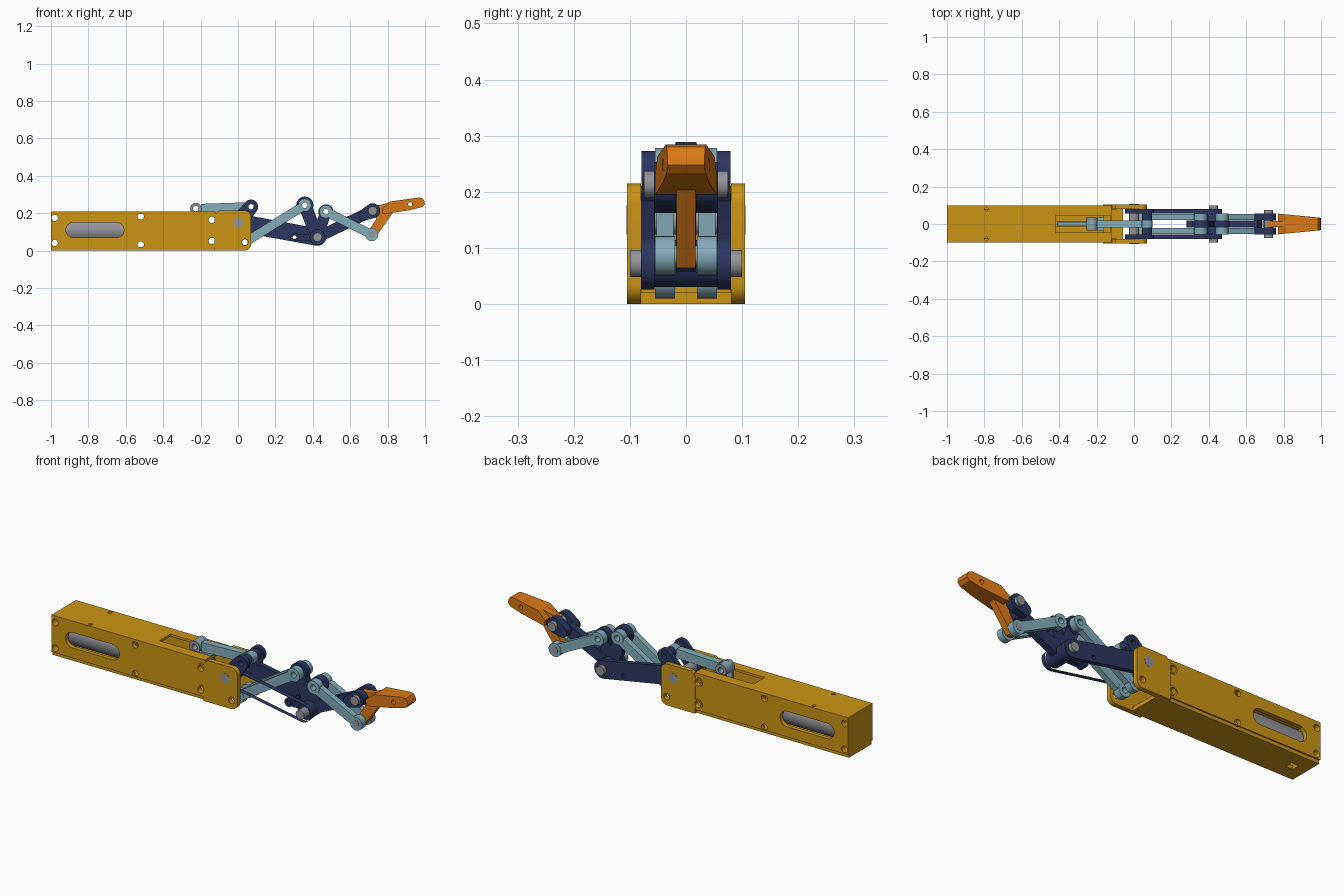
import bpy
import bmesh
from math import pi, cos, sin, acos, atan2, radians
from mathutils import Matrix, Vector

if "Cube" in bpy.data.objects:
    bpy.data.objects.remove(bpy.data.objects["Cube"])


def material(name, rgb):
    m = bpy.data.materials.new(name)
    m.use_nodes = True
    color = (*rgb, 1)
    m.diffuse_color = color
    m.node_tree.nodes["Principled BSDF"].inputs["Base Color"].default_value = color
    return m


GOLD = material("housing_gold", (0.60, 0.30, 0.007))
BLUE = material("link_light_blue", (0.23, 0.42, 0.50))
NAVY = material("arm_navy", (0.024, 0.037, 0.115))
ORANGE = material("tip_orange", (0.70, 0.19, 0.007))
STEEL = material("pin_grey", (0.30, 0.30, 0.32))


# ---- outline helpers ----
def circle(c, r, n=28):
    return [(c[0] + r * cos(2 * pi * i / n), c[1] + r * sin(2 * pi * i / n)) for i in range(n)]


def rect(x0, y0, x1, y1):
    return [(x0, y0), (x1, y0), (x1, y1), (x0, y1)]


def capsule(p, q, r1, r2=None, n=12):
    """Two round ends joined by tangent lines."""
    r2 = r1 if r2 is None else r2
    d = Vector(q) - Vector(p)
    a, t = atan2(d.y, d.x), acos((r1 - r2) / d.length)
    pts = []
    for c, r, start, sweep in ((p, r1, a + t, 2 * pi - 2 * t), (q, r2, a - t, 2 * t)):
        for i in range(n + 1):
            w = start + sweep * i / n
            pts.append((c[0] + r * cos(w), c[1] + r * sin(w)))
    return pts


def plate(name, mat, outlines, lo, hi, axis="y", fill="BOTH"):
    """Extrude outlines (later ones are holes) from lo to hi along an axis."""
    cu = bpy.data.curves.new(name, "CURVE")
    cu.dimensions = "2D"
    cu.fill_mode = fill
    cu.extrude = (hi - lo) / 2
    for pts in outlines:
        s = cu.splines.new("POLY")
        s.points.add(len(pts) - 1)
        for sp, (u, v) in zip(s.points, pts):
            sp.co = (u, v, 0, 1)
        s.use_cyclic_u = True
    tmp = bpy.data.objects.new(name + "_outline", cu)
    bpy.context.collection.objects.link(tmp)
    graph = bpy.context.evaluated_depsgraph_get()
    me = bpy.data.meshes.new_from_object(tmp.evaluated_get(graph))
    bpy.data.objects.remove(tmp)
    bpy.data.curves.remove(cu)
    mid = (lo + hi) / 2
    if axis == "y":
        me.transform(Matrix.Translation((0, mid, 0)) @ Matrix.Rotation(pi / 2, 4, "X"))
    else:
        me.transform(Matrix.Translation((0, 0, mid)))
    bm = bmesh.new()
    bm.from_mesh(me)
    bmesh.ops.remove_doubles(bm, verts=bm.verts, dist=0.00005)
    if fill == "BOTH":
        bmesh.ops.recalc_face_normals(bm, faces=bm.faces)
    bm.to_mesh(me)
    bm.free()
    me.name = name
    me.materials.clear()
    me.materials.append(mat)
    me.shade_smooth()
    me.set_sharp_from_angle(angle=radians(30))
    ob = bpy.data.objects.new(name, me)
    bpy.context.collection.objects.link(ob)
    return ob


def pair(name, mat, outlines, lo, hi):
    plate("back_" + name, mat, outlines, lo, hi)
    plate("front_" + name, mat, outlines, -hi, -lo)


def pin(name, c, r, half):
    plate(name, STEEL, [circle(c, r)], -half, half)


def bar(p, q, w, gap=0.028):
    p, q = Vector(p), Vector(q)
    d = (q - p).normalized()
    s = Vector((-d.y, d.x)) * w
    a, b = p + d * gap, q - d * gap
    return [tuple(v) for v in (a + s, a - s, b - s, b + s)]


def link(name, mat, p, q, lo, hi, w=0.024, r=0.035, hole=0.015, both=True):
    """Bar with a drilled boss at each end."""
    make = pair if both else plate
    make(name + "_bar", mat, [bar(p, q, w)], lo + 0.002, hi - 0.002)
    for end, c in (("near", p), ("far", q)):
        make(name + "_" + end + "_boss", mat, [circle(c, r), circle(c, hole)], lo, hi)


# ---- joint positions (x, z) ----
BASE, LUG, SLIDE = (0, 0.15), (0.07, 0.235), (-0.225, 0.225)
ANCHOR, CRANK_A, CRANK_B = (0.037, 0.045), (0.357, 0.243), (0.47, 0.208)
KNEE, TIP_TOP, TIP_LOW = (0.425, 0.072), (0.72, 0.213), (0.715, 0.086)

# ---- housing ----
screws = [(-0.52, 0.183), (-0.52, 0.032), (-0.14, 0.165), (-0.14, 0.052)]
end_screws = [(-0.98, 0.175), (-0.98, 0.042)]
holes = [circle(c, 0.017) for c in screws]
end_holes = [circle(c, 0.017) for c in end_screws]
window = capsule((-0.88, 0.11), (-0.65, 0.11), 0.04)
pair("side_panel", GOLD, [rect(-1, 0.018, -0.09, 0.2), window] + holes + end_holes, 0.078, 0.1)
plate("end_block", GOLD, [rect(-1, 0.018, -0.955, 0.2)] + end_holes, -0.08, 0.08)
plate("top_panel", GOLD, [rect(-1, -0.1, -0.12, 0.1), rect(-0.42, -0.045, -0.125, 0.045),
                          circle((-0.79, 0.08), 0.01), circle((-0.79, -0.08), 0.01)],
      0.197, 0.21, "z")
plate("bottom_panel", GOLD, [rect(-1, -0.092, -0.06, 0.092), rect(-0.94, -0.02, -0.9, 0.02)],
      0, 0.02, "z")
pair("slide_rail", GOLD, [rect(-0.42, 0.07, -0.16, 0.15)], 0.014, 0.05)
plate("motor", STEEL, [circle((0, 0.11), 0.07, 40)], -0.94, -0.56)
motor = bpy.data.objects["motor"]
motor.data.transform(Matrix.Rotation(-pi / 2, 4, "Z"))
motor.data.transform(Matrix.Diagonal((-1, 1, 1, 1)) if motor.data.vertices[0].co.x > 0 else Matrix())

# ---- cheek plates holding the base joint ----
r = 0.035
corner_low = [(0.07 - r + r * sin(a * pi / 16), r - r * cos(a * pi / 16)) for a in range(9)]
corner_top = [(0.07 - r + r * cos(a * pi / 16), 0.215 - r + r * sin(a * pi / 16)) for a in range(9)]
cheek = [(-0.125, 0)] + corner_low + corner_top + [(-0.1, 0.215), (-0.125, 0.195)]
pair("cheek", GOLD, [cheek, circle(ANCHOR, 0.017)], 0.08, 0.105)
for z in (0.165, 0.052):
    pair("cheek_screw_ring", GOLD, [circle((-0.14, z), 0.025), circle((-0.14, z), 0.017)], 0.099, 0.105)
pin("base_pin", BASE, 0.026, 0.106)

# ---- slider and push link ----
link("push_link", BLUE, SLIDE, LUG, -0.02, 0.02, both=False, r=0.03)
pair("slider_fork", STEEL, [circle(SLIDE, 0.031), circle(SLIDE, 0.015)], 0.02, 0.036)
pair("slider_leg", BLUE, [rect(-0.25, 0.1, -0.16, 0.2)], 0.02, 0.036)
plate("slider_rod", BLUE, [rect(-0.41, 0.11, -0.2, 0.16)], -0.01, 0.01)

# ---- first arm: solid plate behind, open rim in front ----
arm = [capsule(BASE, KNEE, 0.048, 0.046), circle((0.302, 0.072), 0.01)]
plate("back_first_arm", NAVY, arm, 0.056, 0.08)
plate("front_first_arm_rim", NAVY, arm[:1], -0.08, -0.056, fill="NONE")
pair("arm_lug", NAVY, [capsule(BASE, LUG, 0.045, 0.038), circle(LUG, 0.014)], 0.055, 0.079)
pair("lug_spacer", NAVY, [circle(LUG, 0.026), circle(LUG, 0.014)], 0.02, 0.056)

# ---- long light links ----
link("lower_link", BLUE, ANCHOR, CRANK_A, 0.02, 0.055)
link("upper_link", BLUE, CRANK_B, TIP_LOW, 0.02, 0.055)

# ---- crank and second arm ----
for name, c, size in (("crank_left", CRANK_A, 0.046), ("crank_right", CRANK_B, 0.04),
                      ("crank_stop", (0.302, 0.072), 0.022)):
    plate(name + "_boss", NAVY, [circle(c, size), circle(c, min(0.015, size / 2))], -0.019, 0.019)
    plate(name + "_web", NAVY, [bar(KNEE, c, size * 0.75, 0.02)], -0.017, 0.017)
plate("knee_hub", NAVY, [circle(KNEE, 0.042)], -0.056, 0.056)
second_arm = bar(KNEE, TIP_TOP, 0.03, 0.02)
plate("second_arm", NAVY, [bar(KNEE, (0.69, 0.199), 0.03, 0.02)], -0.018, 0.018)
pair("second_arm_fork", NAVY, [capsule((0.675, 0.192), TIP_TOP, 0.03, 0.04)], 0.018, 0.057)
pin("knee_pin", KNEE, 0.024, 0.1)
pin("tip_pin", TIP_TOP, 0.024, 0.075)
pin("tip_lower_pin", TIP_LOW, 0.018, 0.056)

# ---- fingertip ----
plate("tip_stem", ORANGE, [[(0.688, 0.09), (0.70, 0.064), (0.73, 0.064), (0.83, 0.205),
                            (0.82, 0.262), (0.77, 0.246), (0.715, 0.24), (0.74, 0.17)]],
      -0.017, 0.017)
hole_c = (0.92, 0.248)
tip = plate("tip_pad", ORANGE, [[(0.775, 0.195), (0.83, 0.203), (0.915, 0.216), (0.985, 0.233),
                                 (0.999, 0.248), (0.996, 0.266), (0.985, 0.28), (0.968, 0.284),
                                 (0.815, 0.263), (0.77, 0.225)],
                                circle(hole_c, 0.011)], -0.055, 0.055)
for v in tip.data.vertices:
    v.co.y *= 1 - 0.4 * (v.co.x - 0.775) / 0.225
